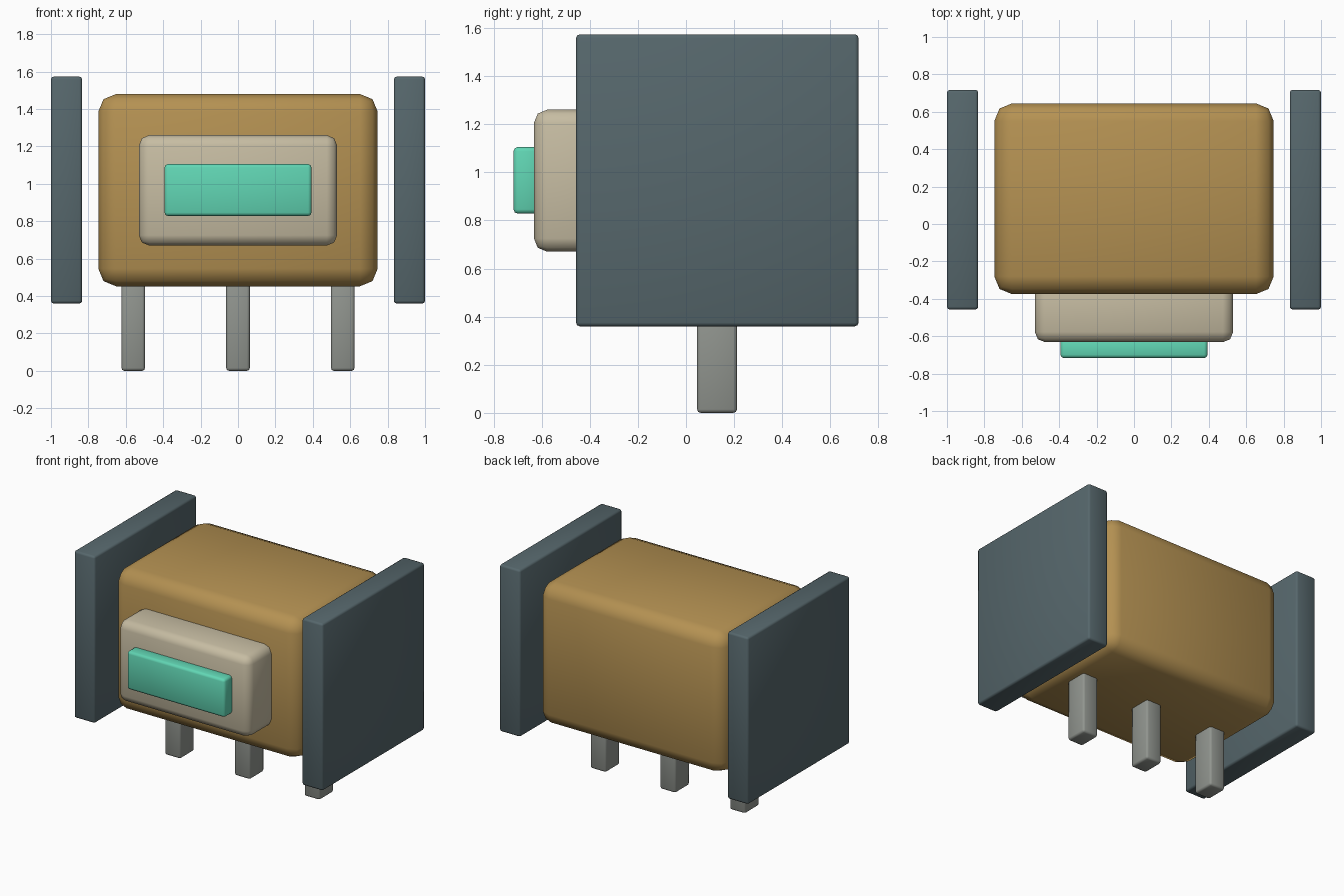
import bpy, bmesh

if "Cube" in bpy.data.objects:
    bpy.data.objects.remove(bpy.data.objects["Cube"])


def material(name, r, g, b):
    """Flat colour given as 0-255 sRGB, stored as linear."""
    def lin(c):
        c /= 255
        return c / 12.92 if c <= 0.04045 else ((c + 0.055) / 1.055) ** 2.4
    m = bpy.data.materials.new(name)
    m.diffuse_color = (lin(r), lin(g), lin(b), 1)
    m.use_nodes = True
    m.node_tree.nodes["Principled BSDF"].inputs["Base Color"].default_value = m.diffuse_color
    return m


def rounded_box(name, x, y, z, bevel, mat):
    """Smooth-shaded bevelled box; x, y, z are (min, max) ranges."""
    bm = bmesh.new()
    bmesh.ops.create_cube(bm, size=1)
    for v in bm.verts:
        v.co = [r[0] + (c + 0.5) * (r[1] - r[0]) for c, r in zip(v.co, (x, y, z))]
    bmesh.ops.bevel(bm, geom=bm.edges[:], offset=bevel, segments=2,
                    profile=0.5, affect='EDGES', clamp_overlap=True)
    bmesh.ops.recalc_face_normals(bm, faces=bm.faces[:])
    for f in bm.faces:
        f.smooth = True
    mesh = bpy.data.meshes.new(name)
    bm.to_mesh(mesh)
    bm.free()
    mesh.materials.append(mat)
    ob = bpy.data.objects.new(name, mesh)
    bpy.context.collection.objects.link(ob)
    return ob


ochre = material("ochre", 180, 145, 82)
sand = material("sand", 198, 188, 162)
teal = material("teal", 97, 214, 180)
slate = material("slate", 86, 103, 108)
grey = material("grey", 145, 149, 143)

# Main body, front housing and display strip
rounded_box("body", (-0.747, 0.747), (-0.375, 0.645), (0.452, 1.48), 0.095, ochre)
rounded_box("front_housing", (-0.53, 0.53), (-0.632, -0.25), (0.67, 1.26), 0.055, sand)
rounded_box("front_strip", (-0.393, 0.393), (-0.717, -0.61), (0.828, 1.105), 0.018, teal)

# Side panels, clear of the body
for side, s in (("left", -1), ("right", 1)):
    rounded_box(side + "_panel", sorted((s * 0.833, s * 1.0)), (-0.457, 0.717),
                (0.36, 1.573), 0.015, slate)

# Row of three legs
for side, cx in (("left", -0.56), ("middle", 0), ("right", 0.56)):
    rounded_box(side + "_leg", (cx - 0.063, cx + 0.063), (0.046, 0.212),
                (0, 0.5), 0.015, grey)
